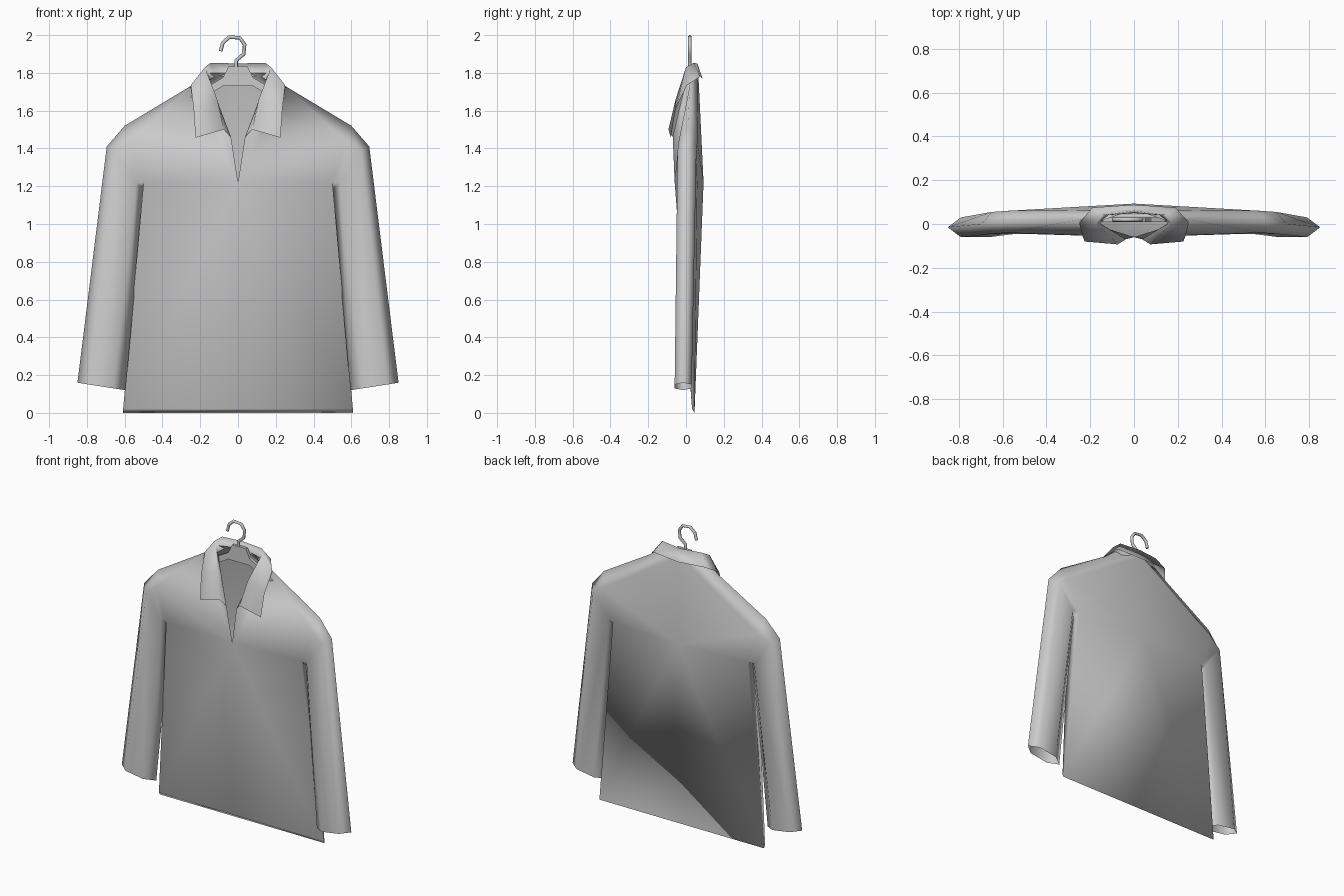
import bpy
import bmesh

if "Cube" in bpy.data.objects:
    bpy.data.objects.remove(bpy.data.objects["Cube"])

# Single cloth grey
grey = bpy.data.materials.new("plain_grey")
grey.use_nodes = True
grey.diffuse_color = (0.6, 0.6, 0.6, 1)
grey.node_tree.nodes["Principled BSDF"].inputs["Base Color"].default_value = (0.6, 0.6, 0.6, 1)


def finish(name, bm, mirrored=True, smooth=True):
    """Mirror the half mesh, fix normals and add the object."""
    if mirrored:
        copy = bmesh.ops.duplicate(bm, geom=bm.verts[:] + bm.edges[:] + bm.faces[:])["geom"]
        for v in copy:
            if isinstance(v, bmesh.types.BMVert):
                v.co.x = -v.co.x
    bmesh.ops.remove_doubles(bm, verts=bm.verts, dist=0.0005)
    bmesh.ops.recalc_face_normals(bm, faces=bm.faces)
    for f in bm.faces:
        f.smooth = smooth
    mesh = bpy.data.meshes.new(name)
    bm.to_mesh(mesh)
    bm.free()
    mesh.materials.append(grey)
    obj = bpy.data.objects.new(name, mesh)
    bpy.context.collection.objects.link(obj)
    return obj


def bridge(bm, row_a, row_b, closed=False):
    """Quads between two rows of vertices."""
    count = len(row_a)
    for i in range(count if closed else count - 1):
        j = (i + 1) % count
        bm.faces.new((row_a[i], row_a[j], row_b[j], row_b[i]))


# Shirt: torso landmarks of one half
bm = bmesh.new()
points = {
    "v_tip": (0, -0.06, 1.22), "lapel": (0.037, -0.07, 1.46),
    "neck": (0.165, 0.01, 1.80), "shoulder": (0.25, 0.02, 1.73),
    "nape": (0, 0.065, 1.80), "spine": (0, 0.093, 1.22),
    "hem_front": (0, 0.032, 0.022), "hem_back": (0, 0.045, 0),
    "side_front": (0.608, 0.032, 0.022), "side_back": (0.61, 0.045, 0),
}
v = {key: bm.verts.new(co) for key, co in points.items()}

# Sleeve rings run: outer, front high, front low, inner, back low, back high
rings = [
    [(0.60, 0.01, 1.52), (0.58, -0.04, 1.43), (0.50, -0.045, 1.22),
     (0.495, 0.01, 1.19), (0.50, 0.06, 1.22), (0.58, 0.06, 1.43)],
    [(0.695, 0, 1.41), (0.65, -0.045, 1.38), (0.54, -0.045, 1.22),
     (0.50, 0.005, 1.18), (0.54, 0.05, 1.22), (0.65, 0.055, 1.38)],
    [(0.85, -0.015, 0.16), (0.79, -0.06, 0.15), (0.66, -0.06, 0.13),
     (0.595, -0.015, 0.12), (0.66, 0.03, 0.13), (0.79, 0.03, 0.15)],
]
rings = [[bm.verts.new(co) for co in ring] for ring in rings]
for upper, lower in zip(rings, rings[1:]):
    bridge(bm, upper, lower, closed=True)
arm = ("arm_top", "front_high", "front_low", "armpit", "back_low", "back_high")
v.update(zip(arm, rings[0]))

# Torso panels, front, back, side and hem
panels = [
    "lapel neck shoulder", "v_tip lapel shoulder front_high",
    "shoulder arm_top front_high", "v_tip front_high front_low",
    "v_tip front_low side_front hem_front",
    "nape neck shoulder", "nape shoulder back_high spine",
    "shoulder arm_top back_high", "spine back_high back_low",
    "spine back_low side_back hem_back",
    "front_low armpit side_front", "armpit back_low side_back",
    "armpit side_front side_back", "hem_front side_front side_back hem_back",
]
for panel in panels:
    bm.faces.new([v[key] for key in panel.split()])
finish("shirt", bm)

# Collar: each row goes neck base, fold, outer edge, from nape to lapel
bm = bmesh.new()
collar = [
    [(0, 0.05, 1.79), (0, 0.06, 1.85), (0, 0.088, 1.77)],
    [(0.12, 0.04, 1.78), (0.145, 0.04, 1.853), (0.19, 0.075, 1.78)],
    [(0.155, 0, 1.76), (0.175, 0, 1.83), (0.25, 0.005, 1.735)],
    [(0.10, -0.03, 1.62), (0.11, -0.055, 1.66), (0.235, -0.055, 1.61)],
    [(0.037, -0.07, 1.46), (0.075, -0.093, 1.5), (0.225, -0.08, 1.457)],
]
collar = [[bm.verts.new(co) for co in row] for row in collar]
for row_a, row_b in zip(collar, collar[1:]):
    bridge(bm, row_a, row_b)
finish("collar", bm)

# Hanger bar: flat outline given thickness
bm = bmesh.new()
top = [(0, 1.835), (0.05, 1.835), (0.08, 1.775), (0.14, 1.74), (0.25, 1.68)]
bottom = [(0, 1.73), (0.05, 1.73), (0.08, 1.73), (0.13, 1.70), (0.25, 1.64)]
rows = [[bm.verts.new((x, y, z)) for x, z in line]
        for line, y in ((top, 0.01), (top, 0.03), (bottom, 0.03), (bottom, 0.01))]
for i in range(4):
    bridge(bm, rows[i], rows[(i + 1) % 4])
bm.faces.new([row[-1] for row in rows])
finish("hanger_bar", bm, smooth=False)

# Hanger hook: bent wire
path = [(-0.01, 1.82), (-0.01, 1.865), (0.03, 1.9), (0.035, 1.95), (0.01, 1.985),
        (-0.045, 1.99), (-0.08, 1.96), (-0.092, 1.915)]
curve = bpy.data.curves.new("hanger_hook", "CURVE")
curve.dimensions = "3D"
curve.bevel_depth = 0.01
curve.bevel_resolution = 1
curve.use_fill_caps = True
spline = curve.splines.new("POLY")
spline.points.add(len(path) - 1)
for point, (x, z) in zip(spline.points, path):
    point.co = (x, 0.02, z, 1)
curve.materials.append(grey)
hook = bpy.data.objects.new("hanger_hook", curve)
bpy.context.collection.objects.link(hook)
